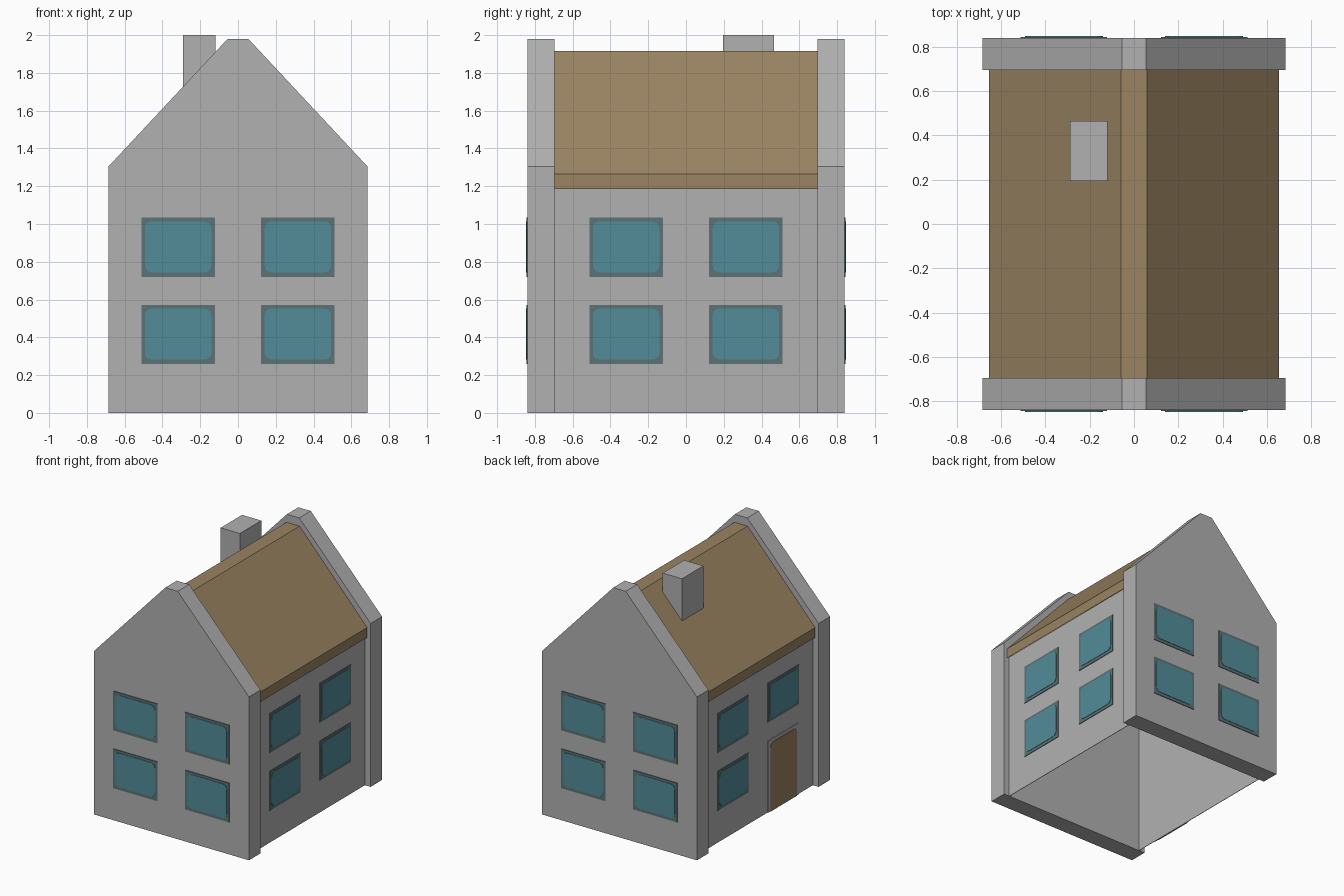
import bpy, bmesh, math
from mathutils import Matrix

if "Cube" in bpy.data.objects:
    bpy.data.objects.remove(bpy.data.objects["Cube"])


def material(name, rgb):
    m = bpy.data.materials.new(name)
    m.diffuse_color = (*rgb, 1)
    m.use_nodes = True
    m.node_tree.nodes["Principled BSDF"].inputs["Base Color"].default_value = m.diffuse_color
    return m


STONE = material("grey_stone", (0.44, 0.44, 0.44))
ROOF = material("brown_roof", (0.325, 0.23, 0.122))
FRAME = material("dark_frame", (0.11, 0.17, 0.18))
GLASS = material("teal_glass", (0.085, 0.265, 0.315))


def prism(name, pts, y0, y1, mat, turn=0.0):
    """Extrude an (x, z) outline from y0 to y1, then turn it about z."""
    bm = bmesh.new()
    face = bm.faces.new([bm.verts.new((x, y0, z)) for x, z in pts])
    ext = bmesh.ops.extrude_face_region(bm, geom=[face])["geom"]
    moved = [v for v in ext if isinstance(v, bmesh.types.BMVert)]
    bmesh.ops.translate(bm, verts=moved, vec=(0, y1 - y0, 0))
    bmesh.ops.recalc_face_normals(bm, faces=bm.faces)
    bm.transform(Matrix.Rotation(turn, 4, "Z"))
    me = bpy.data.meshes.new(name)
    bm.to_mesh(me)
    bm.free()
    me.materials.append(mat)
    ob = bpy.data.objects.new(name, me)
    bpy.context.collection.objects.link(ob)
    return ob


def rect(x0, x1, z0, z1):
    return [(x0, z0), (x1, z0), (x1, z1), (x0, z1)]


def rounded(x0, x1, z0, z1, r, square_base=False):
    corners = [(x1 - r, z1 - r, 0), (x0 + r, z1 - r, 90)]
    if not square_base:
        corners += [(x0 + r, z0 + r, 180), (x1 - r, z0 + r, 270)]
    pts = [(cx + r * math.cos(math.radians(a + k * 30)),
            cz + r * math.sin(math.radians(a + k * 30)))
           for cx, cz, a in corners for k in range(4)]
    return pts + ([(x0, z0), (x1, z0)] if square_base else [])


def window(name, x, z, dist, turn):
    prism(name + "_frame", rect(x - 0.195, x + 0.195, z - 0.157, z + 0.157),
          -dist - 0.005, -dist + 0.001, FRAME, turn)
    prism(name + "_glass", rounded(x - 0.176, x + 0.176, z - 0.133, z + 0.137, 0.035),
          -dist - 0.008, -dist - 0.004, GLASS, turn)


# Gable end walls
gable = [(-0.685, 0), (0.685, 0), (0.685, 1.305), (0.055, 1.98), (-0.055, 1.98), (-0.685, 1.305)]
prism("front_gable", gable, -0.84, -0.695, STONE)
prism("back_gable", gable, 0.695, 0.84, STONE)

# Thin side walls, house open underneath
WALL = 0.635
for name, s in (("right_wall", 1), ("left_wall", -1)):
    prism(name, rect(*sorted((s * WALL, s * (WALL - 0.004))), 0, 1.2), -0.695, 0.695, STONE)

# Roof slab with flat ridge and vertical eaves
outer = [(0.655, 1.265), (0.058, 1.915), (-0.058, 1.915), (-0.655, 1.265)]
prism("roof", outer + [(x, z - 0.08) for x, z in reversed(outer)], -0.695, 0.695, ROOF)

# Chimney
prism("chimney", rect(-0.29, -0.12, 1.62, 2.0), 0.195, 0.465, STONE)

# Windows on all four sides; the door replaces one on the left
sides = [("front", 0.84, 0), ("right", WALL, 90), ("back", 0.84, 180), ("left", WALL, -90)]
for side, dist, deg in sides:
    for x in (-0.317, 0.317):
        for z in (0.415, 0.877):
            if side == "left" and x > 0 and z < 0.5:
                continue
            window(f"{side}_window", x, z, dist, math.radians(deg))

# Door
turn = math.radians(-90)
prism("door_frame", rect(0.122, 0.512, 0, 0.572), -WALL - 0.005, -WALL + 0.001, STONE, turn)
prism("door", rounded(0.15, 0.484, 0, 0.545, 0.035, True), -WALL - 0.009, -WALL - 0.004, ROOF, turn)
